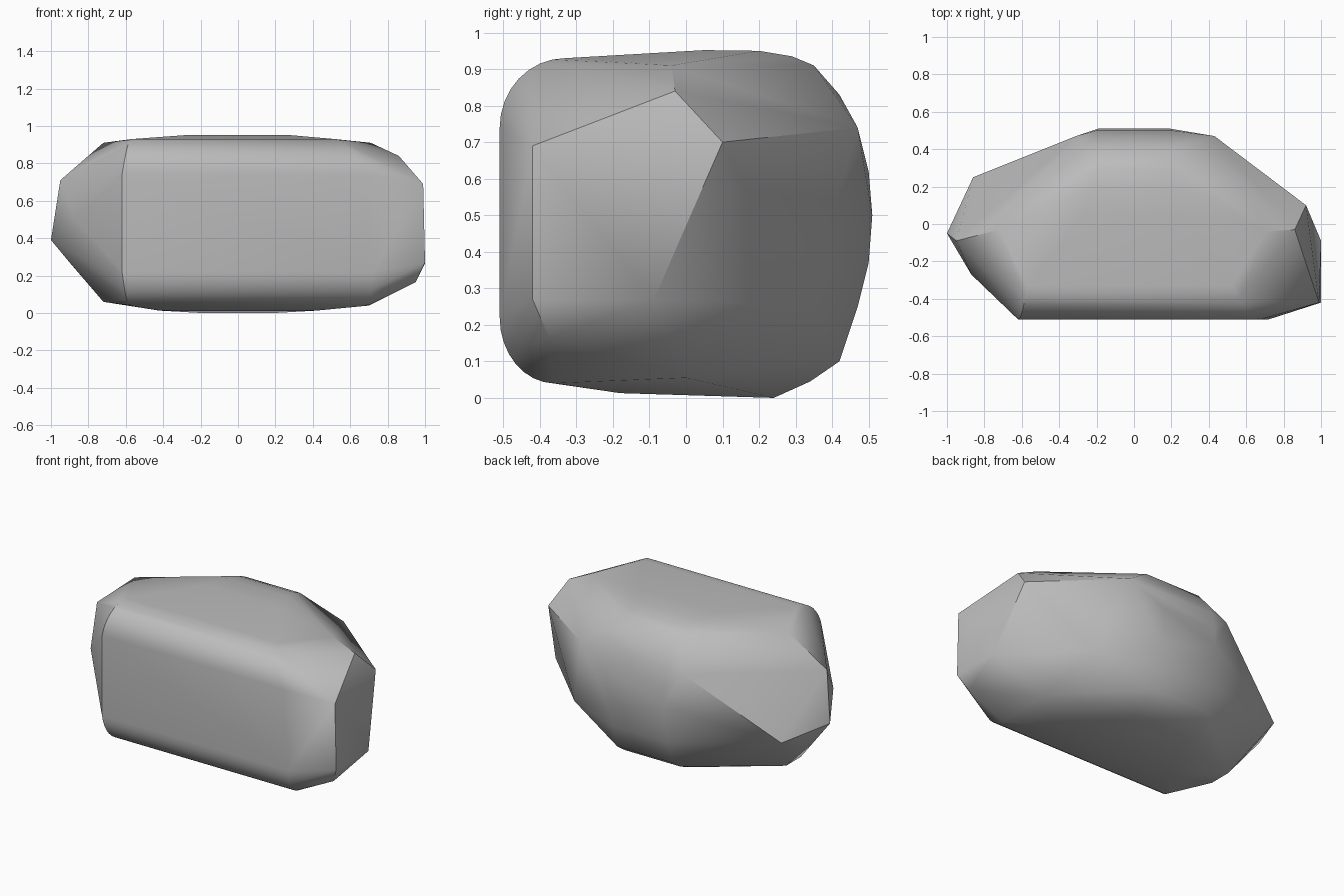
import bpy
import bmesh
import math

cube = bpy.data.objects.get("Cube")
if cube:
    bpy.data.objects.remove(cube, do_unlink=True)

# Stone material
stone = bpy.data.materials.new("stone_grey")
stone.use_nodes = True
grey = (0.5, 0.5, 0.5, 1)
stone.diffuse_color = grey
bsdf = stone.node_tree.nodes["Principled BSDF"]
bsdf.inputs["Base Color"].default_value = grey
bsdf.inputs["Roughness"].default_value = 0.8

points = []


def rounded_edge(cy, cz, ry, rz, left, right, steps=8):
    """Quarter-round edge along x; each end slides from the front limit to the other."""
    for i in range(steps + 1):
        t = i / steps
        a = t * math.pi / 2
        y, z = cy - ry * math.cos(a), cz + rz * math.sin(a)
        for start, stop in (left, right):
            points.append((start + (stop - start) * t, y, z))


# Long rounded edges of the front
rounded_edge(-0.33, 0.74, 0.18, 0.19, (-0.62, -0.57), (0.68, 0.52))
rounded_edge(-0.36, 0.22, 0.15, -0.18, (-0.62, -0.58), (0.72, 0.70))

# Bulging back and the edges where it rolls into top and bottom: (half width, y, z)
for half, y, z in ((0.20, 0.42, 0.10), (0.20, 0.47, 0.25), (0.20, 0.50, 0.37),
                   (0.19, 0.51, 0.50), (0.20, 0.50, 0.62), (0.20, 0.47, 0.74),
                   (0.20, 0.42, 0.83), (0.20, 0.35, 0.91), (0.20, 0.29, 0.935),
                   (0.22, 0.20, 0.95), (0.27, 0.05, 0.952),
                   (0.19, 0.24, 0.0), (0.42, -0.18, 0.013), (0.20, 0.34, 0.045)):
    points += [(-half, y, z), (half, y, z)]

# Chipped left end with its flat facet
points += [(0.99, -0.42, 0.69), (0.86, -0.03, 0.84), (0.92, 0.10, 0.70),
           (1.0, -0.09, 0.265), (0.95, -0.375, 0.165), (1.0, -0.42, 0.27),
           (0.71, -0.04, 0.91), (0.43, 0.47, 0.74), (0.57, 0.33, 0.26),
           (0.70, 0.0, 0.055)]

# Pointed right end
points += [(-1.0, -0.05, 0.39), (-0.95, -0.09, 0.71), (-0.72, -0.03, 0.91),
           (-0.87, -0.27, 0.50), (-0.86, 0.25, 0.34), (-0.90, -0.06, 0.27),
           (-0.31, 0.47, 0.72), (-0.72, 0.0, 0.06), (-0.72, -0.15, 0.06)]

# Wrap the rock and merge coplanar faces
bm = bmesh.new()
for p in points:
    bm.verts.new(p)
bmesh.ops.convex_hull(bm, input=bm.verts[:])
bmesh.ops.delete(bm, geom=[v for v in bm.verts if not v.link_faces], context='VERTS')
bmesh.ops.dissolve_limit(bm, angle_limit=math.radians(1.5), verts=bm.verts[:], edges=bm.edges[:])
bmesh.ops.recalc_face_normals(bm, faces=bm.faces[:])
mesh = bpy.data.meshes.new("rock")
bm.to_mesh(mesh)
bm.free()
mesh.materials.append(stone)
rock = bpy.data.objects.new("rock", mesh)
bpy.context.collection.objects.link(rock)

# Smooth shading with crisp chipped edges
bpy.ops.object.select_all(action='DESELECT')
rock.select_set(True)
bpy.context.view_layer.objects.active = rock
bpy.ops.object.shade_smooth_by_angle(angle=math.radians(32))
